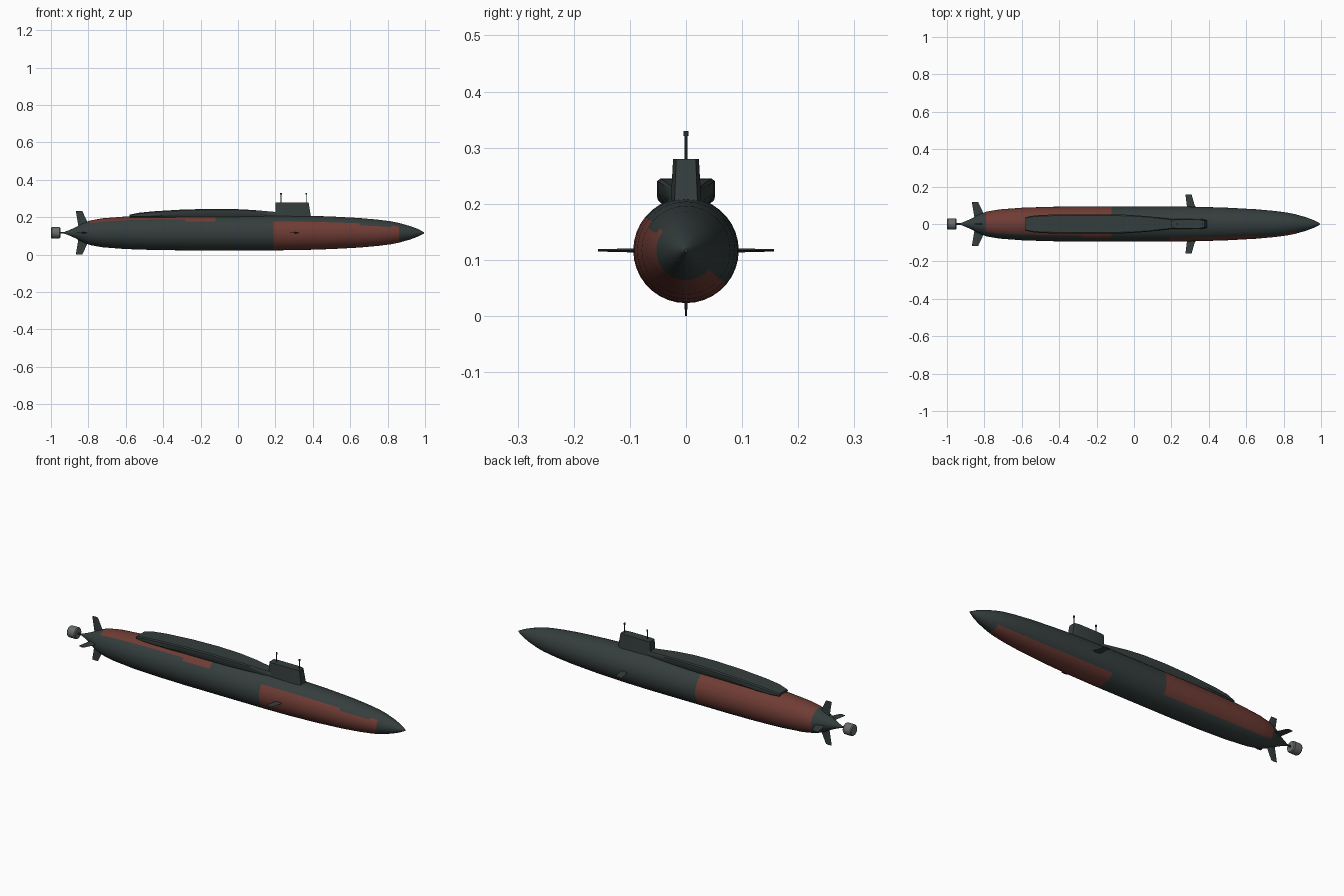
import bpy, bmesh, math
from mathutils import Vector

cube = bpy.data.objects.get("Cube")
if cube:
    bpy.data.objects.remove(cube, do_unlink=True)

AXIS_Z = 0.117


def material(name, r, g, b):
    m = bpy.data.materials.new(name)
    m.use_nodes = True
    m.diffuse_color = (r, g, b, 1)
    bsdf = next(n for n in m.node_tree.nodes if n.type == 'BSDF_PRINCIPLED')
    bsdf.inputs["Base Color"].default_value = (r, g, b, 1)
    bsdf.inputs["Roughness"].default_value = 0.7
    return m


dark = material("dark_grey_green", 0.035, 0.048, 0.047)
red = material("rust_red", 0.16, 0.045, 0.035)
grey = material("metal_grey", 0.14, 0.15, 0.15)


def loft(name, rings, mats, rule=None, angle=35):
    """Skin closed rings of points and cap both ends."""
    bm = bmesh.new()
    loops = [[bm.verts.new(p) for p in ring] for ring in rings]
    n = len(loops[0])
    for a, b in zip(loops, loops[1:]):
        for i in range(n):
            j = (i + 1) % n
            bm.faces.new((a[i], a[j], b[j], b[i]))
    bm.faces.new(loops[0])
    bm.faces.new(loops[-1])
    bmesh.ops.recalc_face_normals(bm, faces=bm.faces)
    if rule:
        for f in bm.faces:
            f.material_index = rule(f.calc_center_median())
    me = bpy.data.meshes.new(name)
    bm.to_mesh(me)
    bm.free()
    for m in mats:
        me.materials.append(m)
    ob = bpy.data.objects.new(name, me)
    bpy.context.collection.objects.link(ob)
    bpy.ops.object.select_all(action='DESELECT')
    ob.select_set(True)
    bpy.context.view_layer.objects.active = ob
    bpy.ops.object.shade_smooth_by_angle(angle=math.radians(angle))
    return ob


def lathe(name, profile, mats, sides, rule=None):
    """Turn an (x, radius) profile around the long axis."""
    turn = [math.tau * i / sides for i in range(sides)]
    rings = [[(x, r * math.cos(t), AXIS_Z + r * math.sin(t)) for t in turn]
             for x, r in profile]
    return loft(name, rings, mats, rule)


def hull_colour(c):
    """Two half-round red patches, one low and forward, one high and aft."""
    a = math.degrees(math.atan2(c.z - AXIS_Z, c.y)) % 360
    if 0.19 < c.x < 0.86:
        upper = 150 if 0.65 < c.x < 0.82 else 140
        return int(upper < a < 320)
    if -0.79 < c.x < -0.12:
        upper = 130 if c.x < -0.28 else 140
        return int(a < upper or a > 320)
    return 0


# Hull
hull_profile = [
    (-0.93, 0.004), (-0.9, 0.015), (-0.87, 0.029), (-0.83, 0.05),
    (-0.79, 0.066), (-0.72, 0.078), (-0.6, 0.087), (-0.45, 0.092),
    (-0.28, 0.094), (-0.12, 0.094), (0.19, 0.094), (0.35, 0.092),
    (0.5, 0.087), (0.65, 0.079), (0.75, 0.07), (0.82, 0.061),
    (0.86, 0.053), (0.92, 0.036), (0.96, 0.021), (0.995, 0.003)]
lathe("hull", hull_profile, [dark, red], 36, hull_colour)

# Propulsor drum and its shaft
lathe("propulsor", [(-1, 0.026), (-0.995, 0.03), (-0.955, 0.03), (-0.95, 0.026)],
      [grey], 16)
lathe("shaft", [(-0.96, 0.005), (-0.9, 0.005)], [dark], 8)


def fin(name, root, tip, direction, thickness):
    """Thin tapered blade; root and tip are (x_aft, x_fore, distance)."""
    d = Vector(direction)
    side = Vector((1, 0, 0)).cross(d)
    rings = []
    for (aft, fore, dist), t in ((root, thickness), (tip, thickness * 0.5)):
        base = Vector((0, 0, AXIS_Z)) + d * dist
        mid = aft + (fore - aft) * 0.6
        rings.append([base + Vector((aft, 0, 0)),
                      base + Vector((mid, 0, 0)) + side * t,
                      base + Vector((fore, 0, 0)),
                      base + Vector((mid, 0, 0)) - side * t])
    return loft(name, rings, [dark], angle=20)


# Tail fins in a cross, and the forward diving planes
for label, d in (("upper", (0, 0, 1)), ("lower", (0, 0, -1)),
                 ("port", (0, 1, 0)), ("starboard", (0, -1, 0))):
    fin(label + "_tail_fin", (-0.85, -0.785, 0.015), (-0.867, -0.833, 0.117), d, 0.004)
for label, y in (("port", 1), ("starboard", -1)):
    fin(label + "_diving_plane", (0.285, 0.33, 0.08), (0.275, 0.308, 0.157),
        (0, y, 0), 0.004)

# Raised casing behind the sail: (x, half width, top height)
casing = [(-0.58, 0.036, 0.214), (-0.53, 0.046, 0.224), (-0.45, 0.05, 0.232),
          (-0.3, 0.052, 0.241), (-0.15, 0.052, 0.245), (-0.02, 0.049, 0.244),
          (0.08, 0.041, 0.239), (0.16, 0.031, 0.232), (0.24, 0.022, 0.225)]
rings = []
for x, w, top in casing:
    half = [(w * 0.72, 0.195), (w, max(top - 0.026, 0.203)),
            (w, top - 0.005), (w * 0.88, top)]
    rings.append([(x, y, z) for y, z in half] +
                 [(x, -y, z) for y, z in reversed(half)])
loft("rear_casing", rings, [dark])

# Sail
plan = [(0, 0.85), (0.12, 1), (0.85, 1), (1, 0.75)]
plan += [(u, -v) for u, v in reversed(plan)]
loft("sail", [[(0.2 + u * length, v * w, z) for u, v in plan]
              for z, length, w in ((0.19, 0.192, 0.028), (0.28, 0.177, 0.023))],
     [dark], angle=20)


def post(name, x, r, z0, z1):
    corners = [(math.cos(t), math.sin(t))
               for t in (math.tau * i / 8 for i in range(8))]
    loft(name, [[(x + r * c, r * s, z) for c, s in corners] for z in (z0, z1)], [dark])


# Masts with small heads
for label, x in (("rear", 0.23), ("front", 0.365)):
    post(label + "_mast", x, 0.0025, 0.27, 0.325)
    post(label + "_mast_head", x, 0.0045, 0.321, 0.33)
